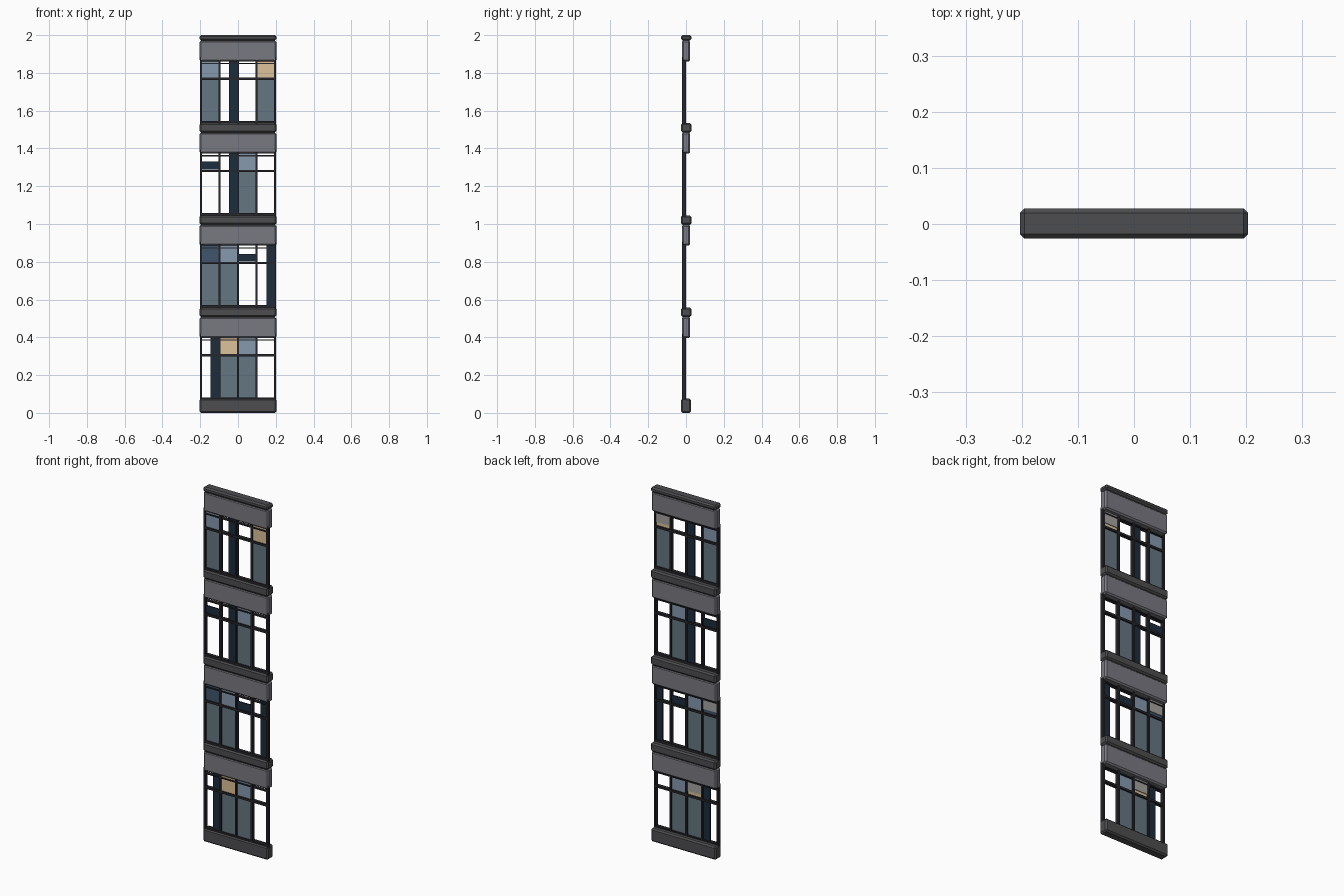
import bpy

if "Cube" in bpy.data.objects:
    bpy.data.objects.remove(bpy.data.objects["Cube"])


def mat(name, r, g, b):
    m = bpy.data.materials.new(name)
    m.diffuse_color = (r, g, b, 1)
    m.use_nodes = True
    m.node_tree.nodes["Principled BSDF"].inputs["Base Color"].default_value = m.diffuse_color
    return m


CONCRETE = mat("concrete", 0.19, 0.19, 0.22)
SILL = mat("dark_sill", 0.075, 0.075, 0.08)
FRAME = mat("frame_metal", 0.02, 0.02, 0.025)
GLASS = mat("lower_glass", 0.13, 0.18, 0.22)
NAVY = mat("navy_panel", 0.012, 0.025, 0.045)
GREY = mat("blind_lining", 0.38, 0.37, 0.36)
UPPER = {"blue": mat("pale_blue", 0.24, 0.32, 0.43),
         "deep": mat("deep_blue", 0.05, 0.09, 0.15),
         "tan": mat("tan_blind", 0.72, 0.54, 0.32)}


def box(name, x, y, z, material, bevel=0.0):
    """Box from (min, max) pairs, with an optional chamfer."""
    bpy.ops.mesh.primitive_cube_add(
        size=1, location=[(a + b) / 2 for a, b in (x, y, z)])
    o = bpy.context.object
    o.name = name
    o.scale = [b - a for a, b in (x, y, z)]
    bpy.ops.object.transform_apply(location=False, rotation=False, scale=True)
    o.data.materials.append(material)
    if bevel:
        m = o.modifiers.new("chamfer", 'BEVEL')
        m.width, m.segments = bevel, 1
    return o


W, STEP = 0.203, 0.488
BARS = [-0.195, -0.098, 0.0, 0.098, 0.195]
YF = (-0.02, 0.0)

# per floor: upper pane colour by bay, bay-side of the navy strip, bay of the navy blind
FLOORS = [
    ({1: "tan", 2: "blue"}, (-0.145, -0.1), None),
    ({0: "deep", 1: "blue"}, (0.15, 0.195), 2),
    ({2: "blue"}, (-0.048, 0.0), 0),
    ({0: "blue", 3: "tan"}, (-0.048, 0.0), None),
]

# base sill
box("base_sill", (-W, W), (-0.026, 0.026), (0, 0.075), SILL, 0.008)

for i, (panes, strip, blind) in enumerate(FLOORS):
    z = i * STEP
    bottom, transom, top = z + 0.07, z + 0.305, z + 0.397

    # window frame: mullions, transom, head and foot rails
    for x in BARS:
        w = 0.0055
        box("mullion", (x - w, x + w), YF, (bottom - 0.02, top + 0.02), FRAME)
    for name, zc, h in (("transom", transom, 0.006), ("head_rail", top - 0.012, 0.003),
                        ("foot_rail", bottom + 0.006, 0.006)):
        box(name, (-0.2, 0.2), YF, (zc - h, zc + h), FRAME)

    # glazing, with lined roller blinds behind the tan and deep panes
    for bay, colour in panes.items():
        x = (BARS[bay], BARS[bay + 1])
        box("lower_pane", x, (-0.012, -0.008), (bottom, transom), GLASS)
        box("upper_pane", x, (-0.013, -0.009), (transom, top + 0.01), UPPER[colour])
        if colour != "blue":
            box("blind_lining", x, (-0.008, -0.004), (transom + 0.025, top + 0.01), GREY)

    # navy vertical strip and short blind
    box("vertical_panel", strip, (-0.014, -0.006), (bottom, top + 0.01), NAVY)
    if blind is not None:
        box("short_blind", (BARS[blind], BARS[blind + 1]), (-0.014, -0.006),
            (z + 0.313, z + 0.354), NAVY)

    # spandrel with recessed joint, then the sill or the roof cap
    box("spandrel", (-W, W), (-0.022, 0.022), (top, z + 0.508), CONCRETE, 0.008)
    box("joint", (-0.195, 0.195), (-0.018, 0.018), (z + 0.49, z + 0.53), SILL)
    last = i == len(FLOORS) - 1
    box("roof_cap" if last else "sill", (-W, W), (-0.026, 0.028),
        (z + 0.508, 2.0 if last else z + 0.558), SILL, 0.008)
